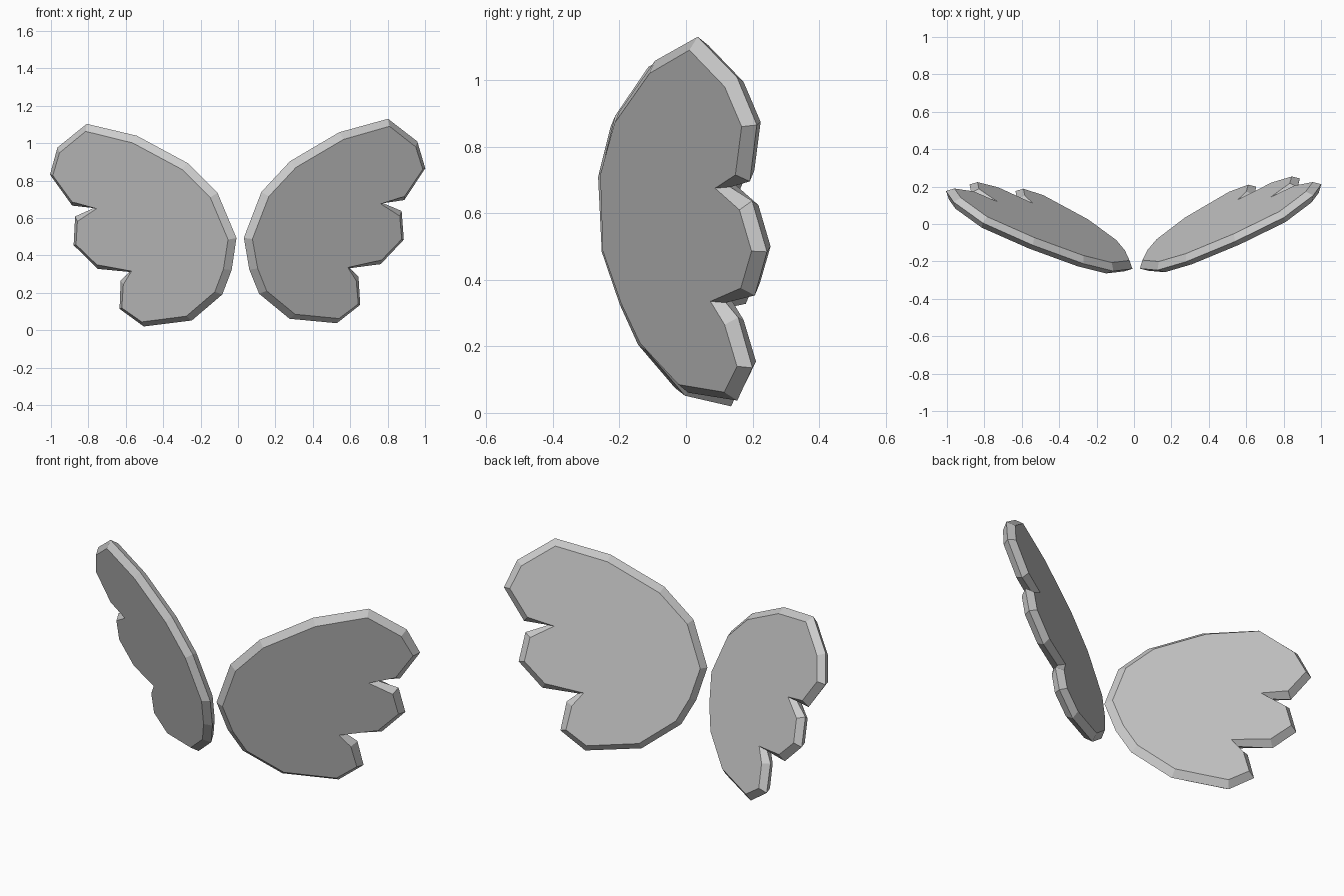
import bpy
import bmesh
from mathutils import Vector, Matrix

cube = bpy.data.objects.get("Cube")
if cube:
    bpy.data.objects.remove(cube)

grey = bpy.data.materials.new("wing_grey")
grey.use_nodes = True
colour = (0.6, 0.6, 0.6, 1)
grey.diffuse_color = colour
grey.node_tree.nodes["Principled BSDF"].inputs["Base Color"].default_value = colour

# Scalloped outline of the front face (x, z), lying on a tilted plane
OUTLINE = [(.81, 1.09), (.565, 1.02), (.31, .87), (.165, .715), (.077, .487),
           (.105, .33), (.153, .21), (.305, .085), (.54, .062), (.643, .14),
           (.632, .265), (.587, .335), (.768, .375), (.875, .486), (.865, .61),
           (.763, .675), (.89, .715), (.988, .86), (.95, .98)]
NORMAL = Vector((.56, -1, -.249)).normalized()
THICKNESS = .067
RIM = .034


def on_plane(x, z):
    return Vector((x, .56 * x - .249 * z - .172, z))


def make_wing(name, transform):
    front = [on_plane(x, z) for x, z in OUTLINE]
    count = len(front)
    middle = []
    for i, p in enumerate(front):
        # Push the middle ring outward along the corner's bisector
        a = (p - front[i - 1]).normalized()
        b = (front[(i + 1) % count] - p).normalized()
        outward = NORMAL.cross(a + b).normalized() * -RIM
        middle.append(p + outward - NORMAL * THICKNESS / 2)
    back = [p - NORMAL * THICKNESS for p in front]

    bm = bmesh.new()
    rings = [[bm.verts.new(transform @ p) for p in ring]
             for ring in (front, middle, back)]
    bm.faces.new(rings[0])
    bm.faces.new(rings[2][::-1])
    for r, s in zip(rings, rings[1:]):
        for i in range(count):
            j = (i + 1) % count
            bm.faces.new((r[j], r[i], s[i], s[j]))
    bmesh.ops.recalc_face_normals(bm, faces=bm.faces)
    mesh = bpy.data.meshes.new(name)
    bm.to_mesh(mesh)
    bm.free()
    mesh.materials.append(grey)
    wing = bpy.data.objects.new(name, mesh)
    bpy.context.collection.objects.link(wing)


# The right wing is a mirrored copy, drooping and swept slightly
droop = (Matrix.Translation((-.031, 0, 0)) @ Matrix.Rotation(-.035, 4, "Z")
         @ Matrix.Rotation(.033, 4, "Y"))
make_wing("left_wing", Matrix.Identity(4))
make_wing("right_wing", Matrix.Scale(-1, 4, (1, 0, 0)) @ droop)
